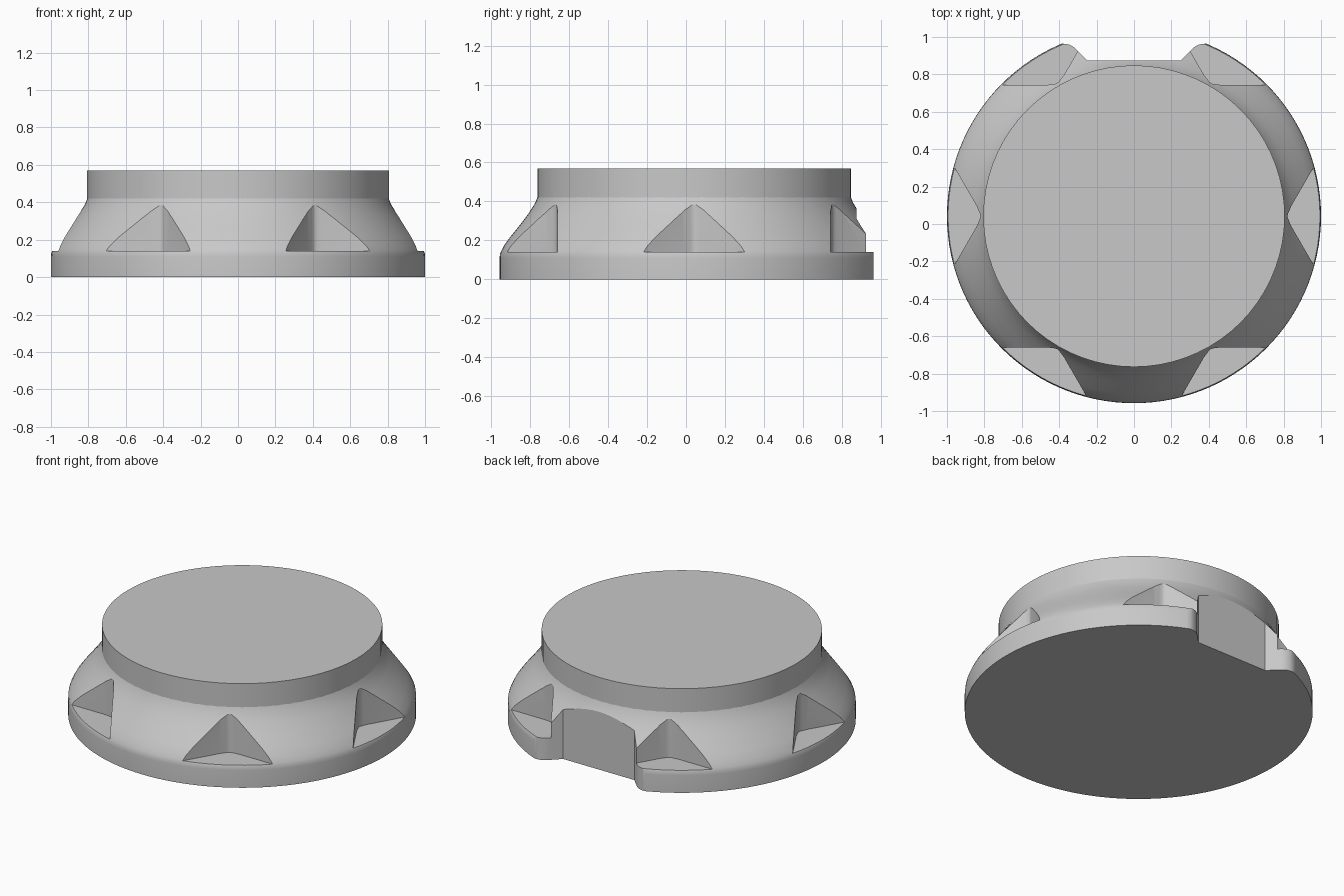
import bpy, bmesh, math
from mathutils import Matrix

if "Cube" in bpy.data.objects:
    bpy.data.objects.remove(bpy.data.objects["Cube"], do_unlink=True)

CENTRE_Y = 0.042
RADIUS_TOP = 0.806

grey = bpy.data.materials.new("light_grey")
grey.use_nodes = True
grey.diffuse_color = (0.58, 0.58, 0.58, 1)
grey.node_tree.nodes["Principled BSDF"].inputs["Base Color"].default_value = (0.58, 0.58, 0.58, 1)


def finish(bm, name):
    bmesh.ops.recalc_face_normals(bm, faces=bm.faces)
    mesh = bpy.data.meshes.new(name)
    bm.to_mesh(mesh)
    bm.free()
    mesh.materials.append(grey)
    obj = bpy.data.objects.new(name, mesh)
    bpy.context.collection.objects.link(obj)
    return obj


def activate(obj):
    bpy.ops.object.select_all(action="DESELECT")
    obj.select_set(True)
    bpy.context.view_layer.objects.active = obj


def turned(profile, sides, name):
    """Closed solid turned about the vertical axis from (radius, height) pairs."""
    bm = bmesh.new()
    rings = [[bm.verts.new((r * math.cos(a), CENTRE_Y + r * math.sin(a), z))
              for a in (math.tau * i / sides for i in range(sides))]
             for r, z in profile]
    for low, high in zip(rings, rings[1:]):
        for i in range(sides):
            j = (i + 1) % sides
            bm.faces.new((low[i], low[j], high[j], high[i]))
    bm.faces.new(rings[0][::-1])
    bm.faces.new(rings[-1])
    return finish(bm, name)


def add_prism(bm, outline, bottom, top, matrix=Matrix()):
    """Upright prism over a flat outline."""
    low = [bm.verts.new(matrix @ Matrix.Translation((x, y, bottom)).translation) for x, y in outline]
    high = [bm.verts.new(matrix @ Matrix.Translation((x, y, top)).translation) for x, y in outline]
    bm.faces.new(low[::-1])
    bm.faces.new(high)
    for i in range(len(low)):
        j = (i + 1) % len(low)
        bm.faces.new((low[i], low[j], high[j], high[i]))


def cut(target, cutter):
    cutter.hide_render = True
    mod = target.modifiers.new("cut", "BOOLEAN")
    mod.operation = "DIFFERENCE"
    mod.solver = "EXACT"
    mod.object = cutter
    activate(target)
    bpy.ops.object.modifier_apply(modifier=mod.name)
    bpy.data.objects.remove(cutter, do_unlink=True)


# Flared body
body = turned([(1, 0), (1, 0.11), (0.998, 0.13), (0.992, 0.145), (0.978, 0.172),
               (0.947, 0.215), (0.895, 0.28), (0.85, 0.34), (0.818, 0.39), (0.804, 0.425)],
              120, "body")

# Six wedge notches with rounded inner corners
half = [(0.821, 0.0), (0.823, 0.012), (0.829, 0.025), (0.84, 0.052), (1.02, 0.364), (1.1, 0.364)]
wedge = half + [(x, -y) for x, y in reversed(half[1:])]
bm = bmesh.new()
for k in range(6):
    turn = Matrix.Translation((0, CENTRE_Y, 0)) @ Matrix.Rotation(k * math.pi / 3, 4, "Z")
    add_prism(bm, wedge, 0.14, 0.6, turn)
cut(body, finish(bm, "notch_cutter"))

# Flat recess at the back with rounded lips
lip = [(0.25, 0.875), (0.305, 0.93), (0.322, 0.946), (0.343, 0.958),
       (0.365, 0.963), (0.40, 0.965), (0.40, 1.1)]
bm = bmesh.new()
add_prism(bm, lip + [(-x, y) for x, y in reversed(lip)], -0.1, 0.6)
cut(body, finish(bm, "back_cutter"))

# Top disc
disc = turned([(RADIUS_TOP, 0.42), (RADIUS_TOP, 0.57)], 72, "top_disc")

for obj in (body, disc):
    activate(obj)
    bpy.ops.object.shade_smooth_by_angle(angle=math.radians(30))
